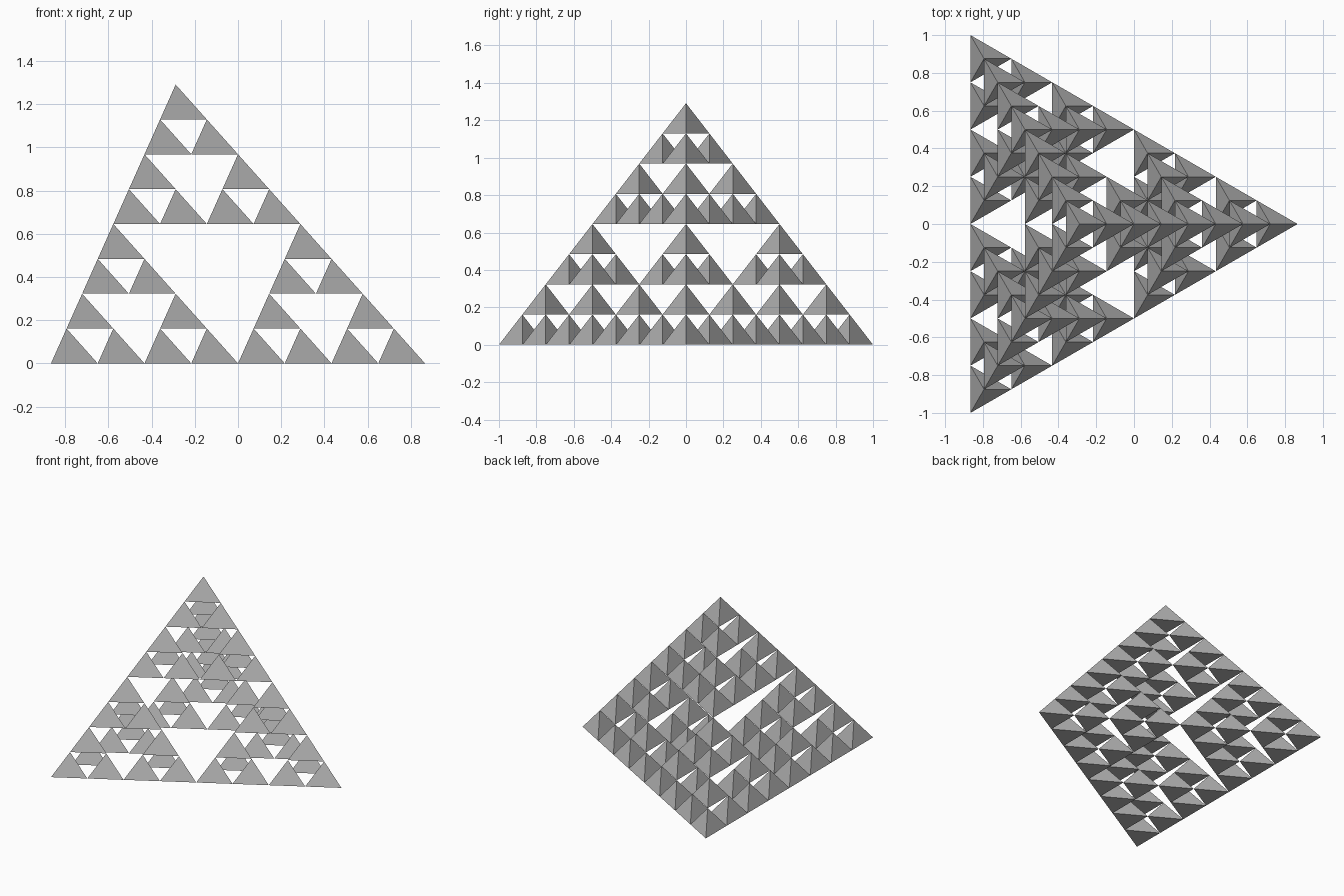
import bpy
import bmesh
from math import sqrt
from mathutils import Vector

cube = bpy.data.objects.get("Cube")
if cube:
    bpy.data.objects.remove(cube, do_unlink=True)

DEPTH = 3        # subdivisions of the whole pyramid
HEIGHT = 1.291
HALF = sqrt(3) / 2

stone = bpy.data.materials.new("plain_grey")
stone.use_nodes = True
GREY = (0.45, 0.45, 0.45, 1)
stone.diffuse_color = GREY
stone.node_tree.nodes["Principled BSDF"].inputs["Base Color"].default_value = GREY


def shrink(corners, keep):
    """Half-size pyramid that shares one corner with its parent."""
    return [(c + keep) / 2 for c in corners]


def add_pyramids(bm, corners, depth):
    """Recursively fill a pyramid with four smaller ones, one per corner."""
    if depth:
        for corner in corners:
            add_pyramids(bm, shrink(corners, corner), depth - 1)
        return
    a, b, c, top = [bm.verts.new(p) for p in corners]
    for face in ((a, c, b), (a, b, top), (b, c, top), (c, a, top)):
        bm.faces.new(face)


# Overall outline: three base corners, counter-clockwise, then the apex
outline = [
    Vector((HALF, 0, 0)),
    Vector((-HALF, 1, 0)),
    Vector((-HALF, -1, 0)),
    Vector((-HALF / 3, 0, HEIGHT)),
]
names = ["left_cluster", "back_right_cluster", "front_right_cluster", "top_cluster"]

# One object for each of the four main clusters
for name, corner in zip(names, outline):
    bm = bmesh.new()
    add_pyramids(bm, shrink(outline, corner), DEPTH - 1)
    mesh = bpy.data.meshes.new(name)
    bm.to_mesh(mesh)
    bm.free()
    mesh.materials.append(stone)
    bpy.context.collection.objects.link(bpy.data.objects.new(name, mesh))
